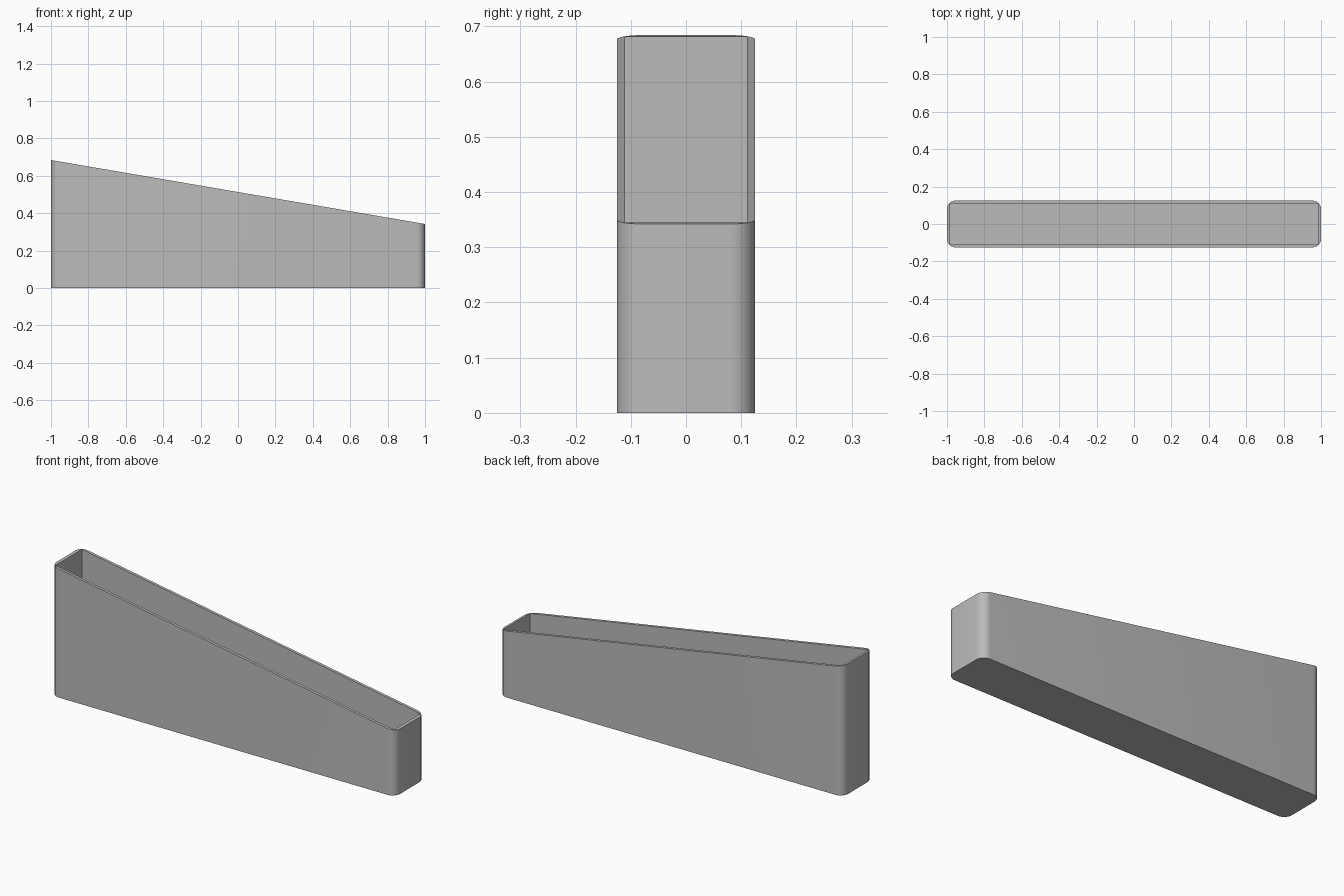
import bpy
import bmesh
import math

cube = bpy.data.objects.get("Cube")
if cube:
    bpy.data.objects.remove(cube, do_unlink=True)

HALF_X, HALF_Y = 1.0, 0.125
RADIUS, WALL, STEPS = 0.045, 0.015, 10
HIGH, LOW = 0.684, 0.342

grey = bpy.data.materials.new("plain grey")
grey.use_nodes = True
grey.diffuse_color = (0.5, 0.5, 0.5, 1)
grey.node_tree.nodes["Principled BSDF"].inputs["Base Color"].default_value = (0.5, 0.5, 0.5, 1)


def rim_height(x):
    """Height of the sloping rim, highest at the right end."""
    return LOW + (HIGH - LOW) * (HALF_X - x) / (2 * HALF_X)


# Outer rounded outline, each point paired with its square inner corner
bm = bmesh.new()
base, rim, owner = [], [], []
inner_top, inner_floor = [], []
for c, (sx, sy) in enumerate([(1, 1), (-1, 1), (-1, -1), (1, -1)]):
    ix, iy = sx * (HALF_X - WALL), sy * (HALF_Y - WALL)
    inner_top.append(bm.verts.new((ix, iy, rim_height(ix))))
    inner_floor.append(bm.verts.new((ix, iy, WALL)))
    for s in range(STEPS + 1):
        a = math.pi / 2 * (c + s / STEPS)
        x = sx * (HALF_X - RADIUS) + RADIUS * math.cos(a)
        y = sy * (HALF_Y - RADIUS) + RADIUS * math.sin(a)
        base.append(bm.verts.new((x, y, 0)))
        rim.append(bm.verts.new((x, y, rim_height(x))))
        owner.append(c)

# Outer walls and the thin rim
n = len(base)
for i in range(n):
    j = (i + 1) % n
    bm.faces.new((base[i], base[j], rim[j], rim[i]))
    p, q = inner_top[owner[i]], inner_top[owner[j]]
    bm.faces.new((rim[i], rim[j], p) if p == q else (rim[i], rim[j], q, p))

# Underside, inner floor and inner walls
bm.faces.new(base[::-1])
bm.faces.new(inner_floor)
for i in range(4):
    j = (i + 1) % 4
    bm.faces.new((inner_top[i], inner_top[j], inner_floor[j], inner_floor[i]))
bmesh.ops.recalc_face_normals(bm, faces=bm.faces)

mesh = bpy.data.meshes.new("sloped_open_bin")
bm.to_mesh(mesh)
bm.free()
mesh.materials.append(grey)
tray = bpy.data.objects.new("sloped_open_bin", mesh)
bpy.context.collection.objects.link(tray)

# Smooth rounded corners, sharp edges elsewhere
bpy.context.view_layer.objects.active = tray
tray.select_set(True)
bpy.ops.object.shade_smooth_by_angle(angle=math.radians(30))
